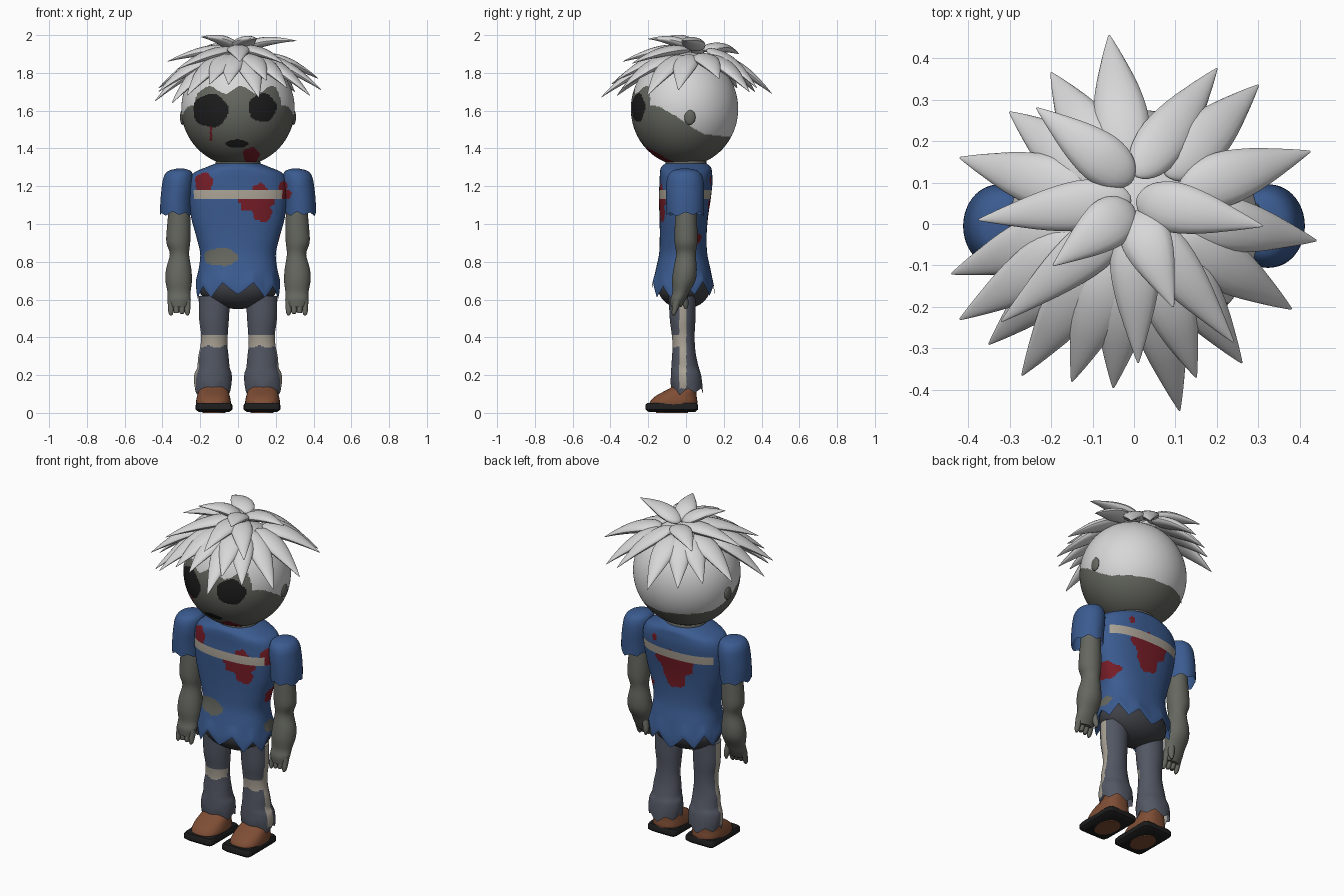
import bpy, bmesh, math
from mathutils import Vector, Matrix

cube = bpy.data.objects.get("Cube")
if cube:
    bpy.data.objects.remove(cube, do_unlink=True)

COLOURS = {
    "hair_white": (0.68, 0.68, 0.68), "skin_grey": (0.13, 0.135, 0.115),
    "shirt_blue": (0.043, 0.105, 0.28), "blood_red": (0.18, 0.012, 0.02),
    "black": (0.012, 0.012, 0.012), "bone_beige": (0.40, 0.36, 0.30),
    "trouser_grey": (0.085, 0.095, 0.125), "pelvis_grey": (0.05, 0.052, 0.062),
    "shoe_brown": (0.21, 0.075, 0.035),
}
MATS = {}
for key, rgb in COLOURS.items():
    m = bpy.data.materials.new(key)
    m.use_nodes = True
    m.diffuse_color = (*rgb, 1)
    bsdf = m.node_tree.nodes["Principled BSDF"]
    bsdf.inputs["Base Color"].default_value = (*rgb, 1)
    bsdf.inputs["Roughness"].default_value = 0.8
    MATS[key] = m


def finish(name, bm, paint, matrix=None):
    """Turn a bmesh into an object; paint is a colour name or a rule of x, y, z."""
    bmesh.ops.recalc_face_normals(bm, faces=bm.faces[:])
    used = []
    for f in bm.faces:
        key = paint if isinstance(paint, str) else paint(*f.calc_center_median())
        if key not in used:
            used.append(key)
        f.material_index = used.index(key)
    mesh = bpy.data.meshes.new(name)
    bm.to_mesh(mesh)
    bm.free()
    for key in used:
        mesh.materials.append(MATS[key])
    mesh.shade_smooth()
    mesh.set_sharp_from_angle(angle=math.radians(45))
    obj = bpy.data.objects.new(name, mesh)
    bpy.context.scene.collection.objects.link(obj)
    if matrix:
        obj.matrix_world = matrix


def spline(rows, steps):
    """Catmull-Rom resampling of cross-section rows."""
    out = []
    for i in range(len(rows) - 1):
        p = [rows[max(0, min(len(rows) - 1, i + k))] for k in (-1, 0, 1, 2)]
        for s in range(steps):
            t = s / steps
            out.append([0.5 * (2 * b + (c - a) * t + (2 * a - 5 * b + 4 * c - d) * t * t
                               + (3 * b - a - 3 * c + d) * t ** 3) for a, b, c, d in zip(*p)])
    return out + [list(rows[-1])]


def loft(name, rows, paint, segs=32, steps=4, teeth=0, depth=0.0, power=1.0, matrix=None):
    """Skin rows of (z, centre x, centre y, radius x, radius y); teeth give a torn lower hem."""
    bm = bmesh.new()
    rings = []
    z0 = rows[0][0]
    for z, cx, cy, rx, ry in spline(rows, steps):
        ring = []
        for i in range(segs):
            a = math.tau * i / segs
            c, s = math.cos(a), math.sin(a)
            wave = abs((a / math.tau * teeth) % 1 - 0.5) * 2 + 0.2 * math.sin(3 * a)
            lift = depth * wave * max(0, 1 - (z - z0) / 0.14)
            ring.append(bm.verts.new((cx + rx * math.copysign(abs(c) ** power, c),
                                      cy + ry * math.copysign(abs(s) ** power, s), z + lift)))
        rings.append(ring)
    for lo, hi in zip(rings, rings[1:]):
        for i in range(segs):
            j = (i + 1) % segs
            bm.faces.new((lo[i], lo[j], hi[j], hi[i]))
    bm.faces.new(rings[-1])
    if not teeth:
        bm.faces.new(rings[0][::-1])
    finish(name, bm, paint, matrix)


def ball(name, centre, radii, paint, segs=24, rings=16):
    bm = bmesh.new()
    bmesh.ops.create_uvsphere(bm, u_segments=segs, v_segments=rings, radius=1)
    bm.transform(Matrix.Translation(centre) @ Matrix.Diagonal((*radii, 1)))
    finish(name, bm, paint)


def blob(u, v, cu, cv, ru, rv, rough=0.15):
    a, b = (u - cu) / ru, (v - cv) / rv
    return a * a + b * b < 1 + rough * math.sin(5 * math.atan2(b, a) + 1)


# Head with painted face and hairline
HAIRLINE = [(-0.19, 1.63), (-0.14, 1.62), (-0.06, 1.575), (0.04, 1.505), (0.1, 1.475), (0.3, 1.455)]


def head_paint(x, y, z):
    if y < 0:
        if blob(x, z, -0.145, 1.6, 0.093, 0.088, 0.08) or blob(x, z, 0.13, 1.615, 0.073, 0.075, 0.08):
            return "black"
        if blob(x, z, -0.005, 1.425, 0.06, 0.022, 0.05):
            return "black"
        if blob(x, z, 0.07, 1.365, 0.043, 0.042) or (abs(x + 0.143) < 0.006 and 1.44 < z < 1.54):
            return "blood_red"
    if y < -0.19:
        limit = 1.71 + 0.02 * math.sin(x * 38 + 1)
    else:
        limit = HAIRLINE[-1][1]
        for (y0, z0), (y1, z1) in zip(HAIRLINE, HAIRLINE[1:]):
            if y0 <= y <= y1:
                limit = z0 + (z1 - z0) * (y - y0) / (y1 - y0)
    return "hair_white" if z > limit else "skin_grey"


ball("head", (0, -0.008, 1.61), (0.3, 0.284, 0.302), head_paint, 224, 168)
ball("neck", (0, 0, 1.32), (0.12, 0.11, 0.06), "skin_grey")

# Hair spikes: tip positions of the outer fringe and of the upper crown
OUTER = [(-.06, .455, 1.69), (.3, .335, 1.7), (.425, .175, 1.77), (.44, -.04, 1.71),
         (.38, -.205, 1.68), (.26, -.335, 1.72), (.11, -.45, 1.67), (-.05, -.395, 1.74), (-.15, -.38, 1.74),
         (-.27, -.365, 1.68), (-.35, -.29, 1.64), (-.42, -.23, 1.7), (-.44, -.12, 1.65), (-.42, .16, 1.72),
         (-.3, .27, 1.72), (-.2, .365, 1.7), (.15, -.37, 1.76)]
CROWN = [(-.235, .28, 1.9), (.31, -.005, 1.97), (-.375, .01, 1.86), (-.195, -.1, 1.99), (.095, -.2, 1.98),
         (.01, -.335, 1.86), (-.32, -.235, 1.82), (.24, -.285, 1.85), (.2, .375, 1.72)]


def spike(name, base, tip, width):
    d = Vector(tip) - Vector(base)
    shape = [(0, .12), (.04, .5), (.14, .85), (.32, 1), (.55, .8), (.8, .4), (.95, .13), (1, .03)]
    rows = [(t * d.length, 0, 0.02 * math.sin(t * math.pi), r * width, r * width * 0.45) for t, r in shape]
    matrix = Matrix.Translation(base) @ d.to_track_quat('Z', 'Y').to_matrix().to_4x4()
    loft(name, rows, "hair_white", 16, 3, matrix=matrix)


for i, tip in enumerate(OUTER):
    spike(f"fringe_spike_{i + 1}", (tip[0] * 0.26, 0.03 + tip[1] * 0.26, 1.89), tip, 0.066)
for i, tip in enumerate(CROWN):
    spike(f"crown_spike_{i + 1}", (tip[0] * 0.02, 0.06 + tip[1] * 0.15, 1.925), tip, 0.061)


# Torn shirt with band, stains and holes
def shirt_paint(x, y, z):
    front = y < 0
    if 1.135 < z < 1.18 and abs(x) < 0.235:
        return "bone_beige"
    if front and (blob(x, z, -0.18, 1.22, 0.048, 0.052) or blob(x, z, 0.115, 1.175, 0.04, 0.04)
                  or blob(x, z, 0.095, 1.115, 0.095, 0.055) or blob(x, z, 0.13, 1.06, 0.05, 0.05)
                  or blob(x, z, 0.24, 1.18, 0.025, 0.05)):
        return "blood_red"
    if front and blob(x, z, -0.09, 0.825, 0.09, 0.047, 0.08):
        return "skin_grey"
    if not front and (blob(x, z, -0.01, 1.11, 0.125, 0.07) or blob(x, z, -0.005, 1.03, 0.075, 0.08)
                      or blob(x, z, 0.12, 1.23, 0.018, 0.022)):
        return "blood_red"
    if x > 0.15:
        if blob(y, z, 0.015, 0.925, 0.065, 0.05):
            return "blood_red"
        if blob(y, z, 0, 0.735, 0.05, 0.032):
            return "skin_grey"
    return "shirt_blue"


loft("shirt", [(0.615, 0, -0.015, .222, .166), (0.66, 0, -0.015, .222, .164), (0.75, 0, -0.015, .21, .147),
               (0.84, 0, -0.015, .2, .128), (0.93, 0, -0.015, .22, .124), (1.03, 0, -0.012, .247, .128),
               (1.14, 0, -0.006, .262, .138), (1.22, 0, 0, .26, .14), (1.27, 0, 0, .235, .138),
               (1.3, 0, 0, .17, .132), (1.32, 0, 0, .12, .11)],
     shirt_paint, 160, 11, teeth=10, depth=0.066, power=0.85)
ball("pelvis", (0, -0.01, 0.67), (0.21, 0.14, 0.12), "pelvis_grey", 40, 24)

# Limbs and shoes, mirrored left and right
for side, label in ((1, "left_"), (-1, "right_")):
    def limb(name, rows, paint, *args, **kw):
        loft(label + name, [(z, side * cx, cy, rx, ry) for z, cx, cy, rx, ry in rows], paint, *args, **kw)

    def leg_paint(x, y, z):
        if side * x > 0.125 and -0.036 < y < 0.002 and z > 0.13:
            return "bone_beige"
        if y < -0.02 and 0.35 + 0.008 * math.sin(x * 70) < z < 0.41:
            return "bone_beige"
        return "trouser_grey"

    def sleeve_paint(x, y, z):
        if y < 0 and (blob(x, z, 0.262, 1.155, 0.02, 0.025) or blob(x, z, 0.25, 1.2, 0.012, 0.02)):
            return "blood_red"
        return "shirt_blue"

    ball(label + "ear", (side * 0.294, 0.02, 1.565), (0.013, 0.03, 0.04), "skin_grey")
    limb("sleeve", [(1.045, .33, -0.005, .082, .098), (1.12, .328, -0.005, .083, .1),
                    (1.2, .32, -0.005, .083, .1), (1.25, .315, -0.005, .078, .092),
                    (1.28, .31, -0.005, .06, .07), (1.293, .305, -0.005, .02, .025)],
         sleeve_paint, 64, 7, teeth=7, depth=0.018)
    limb("arm", [(0.56, .312, -0.052, .045, .028), (0.6, .312, -0.042, .06, .04), (0.64, .312, -0.027, .061, .045),
                 (0.7, .314, -0.012, .07, .062), (0.76, .314, -0.005, .067, .062), (0.84, .31, 0, .051, .052),
                 (0.9, .316, 0, .063, .06), (0.97, .314, 0, .063, .06), (1.1, .31, 0, .055, .055)], "skin_grey")
    for i in range(4):
        fx = 0.268 + i * 0.029
        limb(f"finger_{i + 1}", [(0.516 + 0.008 * (i % 3), fx, -0.066, .005, .006), (0.535, fx, -0.062, .014, .014),
                                 (0.6, fx, -0.045, .018, .022)], "skin_grey", 12)
    limb("thumb", [(0.55, .27, 0.0, .006, .006), (0.58, .27, -0.004, .016, .017), (0.64, .28, -0.015, .02, .022)],
         "skin_grey", 12)
    limb("leg", [(0.1, .133, 0.007, .094, .083), (0.15, .133, 0.003, .1, .084), (0.2, .132, 0, .098, .08),
                 (0.24, .13, -0.005, .086, .073), (0.3, .13, -0.01, .08, .064), (0.36, .127, -0.012, .071, .059),
                 (0.42, .125, -0.015, .071, .061), (0.5, .127, -0.018, .079, .068), (0.62, .125, -0.02, .083, .072)],
         leg_paint, 80, 8, teeth=6, depth=0.03)
    limb("shoe", [(0.03, .13, -0.068, .09, .125), (0.06, .13, -0.065, .092, .125), (0.09, .13, -0.052, .086, .108),
                  (0.115, .13, -0.03, .078, .085), (0.14, .13, -0.01, .065, .065), (0.2, .13, 0, .05, .05)],
         "shoe_brown", 40, power=0.8)
    limb("sole", [(0.004, .127, -0.075, .08, .122), (0.018, .127, -0.075, .097, .139),
                  (0.042, .127, -0.075, .097, .139), (0.052, .127, -0.075, .09, .132)], "black", 40, 1, power=0.2)
    limb("sole_patch", [(0, .127, -0.075, .06, .085), (0.006, .127, -0.075, .06, .085)], "shoe_brown", 32, 1)
